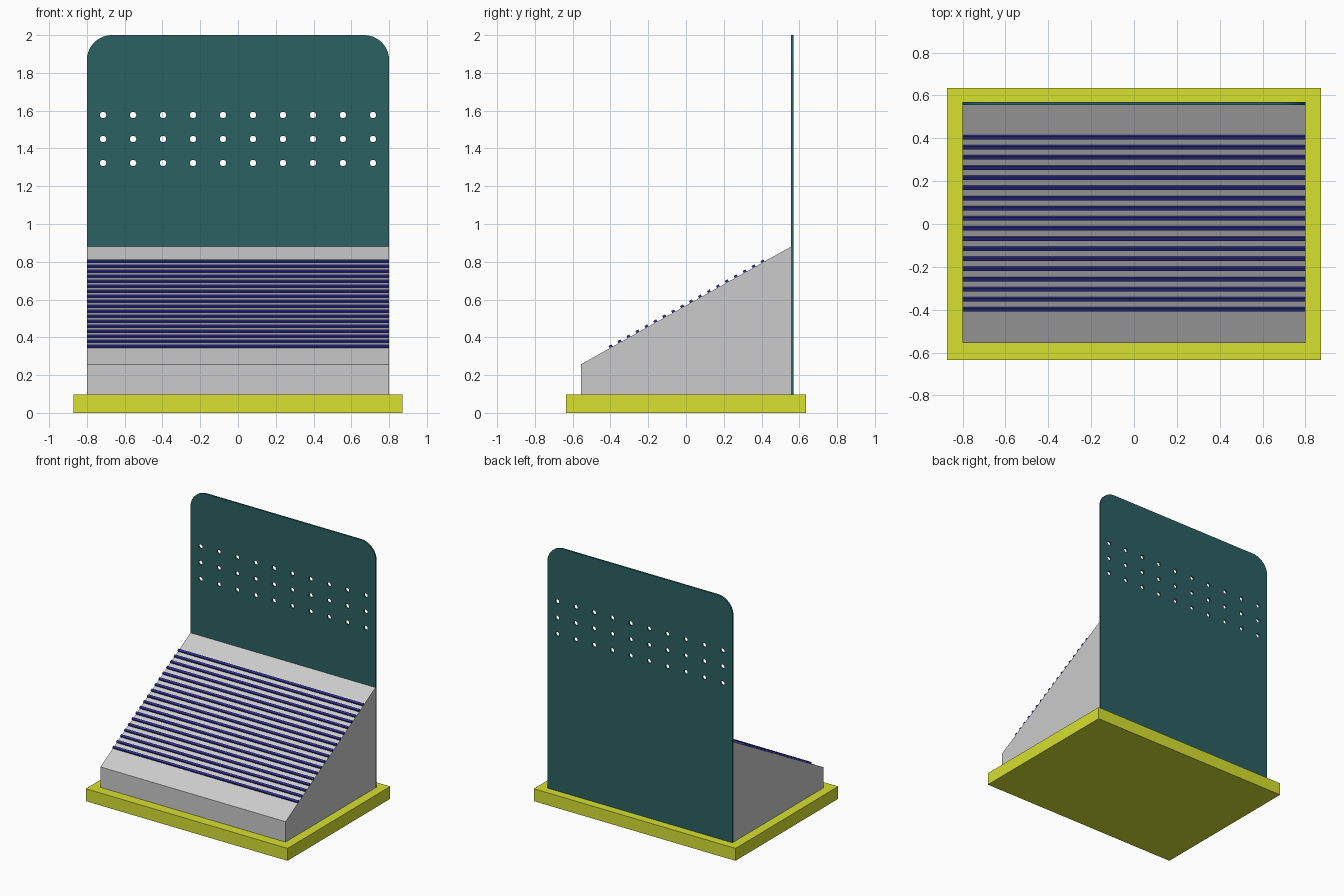
import bpy, bmesh, math
from mathutils import Matrix

if "Cube" in bpy.data.objects:
    bpy.data.objects.remove(bpy.data.objects["Cube"])


def material(name, rgb):
    m = bpy.data.materials.new(name)
    m.diffuse_color = (*rgb, 1)
    m.use_nodes = True
    m.node_tree.nodes["Principled BSDF"].inputs["Base Color"].default_value = m.diffuse_color
    return m


yellow = material("yellow", (0.68, 0.75, 0.03))
teal = material("teal", (0.025, 0.12, 0.125))
blue = material("blue", (0.03, 0.03, 0.32))


def add_object(name, mesh, mat=None):
    ob = bpy.data.objects.new(name, mesh)
    bpy.context.collection.objects.link(ob)
    if mat:
        mesh.materials.append(mat)
    return ob


def box(name, size, loc, mat=None, tilt=0):
    bm = bmesh.new()
    bmesh.ops.create_cube(bm, size=1, matrix=Matrix.Diagonal((*size, 1)))
    me = bpy.data.meshes.new(name)
    bm.to_mesh(me)
    bm.free()
    ob = add_object(name, me, mat)
    ob.location = loc
    ob.rotation_euler.x = tilt
    return ob


BASE_Z, HALF_W = 0.097, 0.8
FRONT_Y, BACK_Y = -0.556, 0.556
FRONT_Z, BACK_Z = 0.257, 0.88

# Base plate
box("base_plate", (1.744, 1.268, BASE_Z), (0, 0, BASE_Z / 2), yellow)

# Sloped body: side profile extruded across the width
bm = bmesh.new()
profile = [(FRONT_Y, BASE_Z), (BACK_Y, BASE_Z), (BACK_Y, BACK_Z), (FRONT_Y, FRONT_Z)]
face = bm.faces.new([bm.verts.new((-HALF_W, y, z)) for y, z in profile])
ext = bmesh.ops.extrude_face_region(bm, geom=[face])
bmesh.ops.translate(bm, vec=(2 * HALF_W, 0, 0),
                    verts=[g for g in ext["geom"] if isinstance(g, bmesh.types.BMVert)])
bmesh.ops.recalc_face_normals(bm, faces=bm.faces)
me = bpy.data.meshes.new("sloped_body")
bm.to_mesh(me)
bm.free()
add_object("sloped_body", me)

# Thin rails across the slope
slope = (BACK_Z - FRONT_Z) / (BACK_Y - FRONT_Y)
for i in range(18):
    y = -0.398 + i * 0.0473
    z = FRONT_Z + (y - FRONT_Y) * slope + 0.005
    box(f"slope_rail_{i + 1}", (2 * HALF_W, 0.017, 0.017), (0, y, z), blue, math.atan(slope))


# Back panel: filled outline with rounded top corners and rows of holes
def arc(cx, cz, r, a0, a1, n):
    return [(cx + r * math.cos(a0 + (a1 - a0) * k / n),
             cz + r * math.sin(a0 + (a1 - a0) * k / n)) for k in range(n)]


def add_loop(curve, pts):
    sp = curve.splines.new("POLY")
    sp.points.add(len(pts) - 1)
    for p, (x, z) in zip(sp.points, pts):
        p.co = (x, z, 0, 1)
    sp.use_cyclic_u = True


R = 0.133
curve = bpy.data.curves.new("panel_outline", "CURVE")
curve.dimensions = "2D"
curve.fill_mode = "BOTH"
curve.extrude = 0.007
outline = [(-HALF_W, BASE_Z), (HALF_W, BASE_Z)]
outline += arc(HALF_W - R, 2 - R, R, 0, math.pi / 2, 16) + [(HALF_W - R, 2)]
outline += arc(R - HALF_W, 2 - R, R, math.pi / 2, math.pi, 16) + [(-HALF_W, 2 - R)]
add_loop(curve, outline)
for z in (1.323, 1.45, 1.577):
    for i in range(10):
        add_loop(curve, arc(-0.714 + i * 0.1587, z, 0.017, 0, 2 * math.pi, 16))
helper = bpy.data.objects.new("panel_outline", curve)
bpy.context.collection.objects.link(helper)
bpy.context.view_layer.update()
me = bpy.data.meshes.new_from_object(helper.evaluated_get(bpy.context.evaluated_depsgraph_get()))
bpy.data.objects.remove(helper)
me.materials.clear()
panel = add_object("back_panel", me, teal)
panel.rotation_euler.x = math.pi / 2
panel.location.y = BACK_Y + 0.007

# Merge the panel's cap and rim seams
bm = bmesh.new()
bm.from_mesh(me)
bmesh.ops.remove_doubles(bm, verts=bm.verts, dist=1e-5)
bmesh.ops.recalc_face_normals(bm, faces=bm.faces)
for f in bm.faces:
    f.smooth = False
bm.to_mesh(me)
bm.free()
